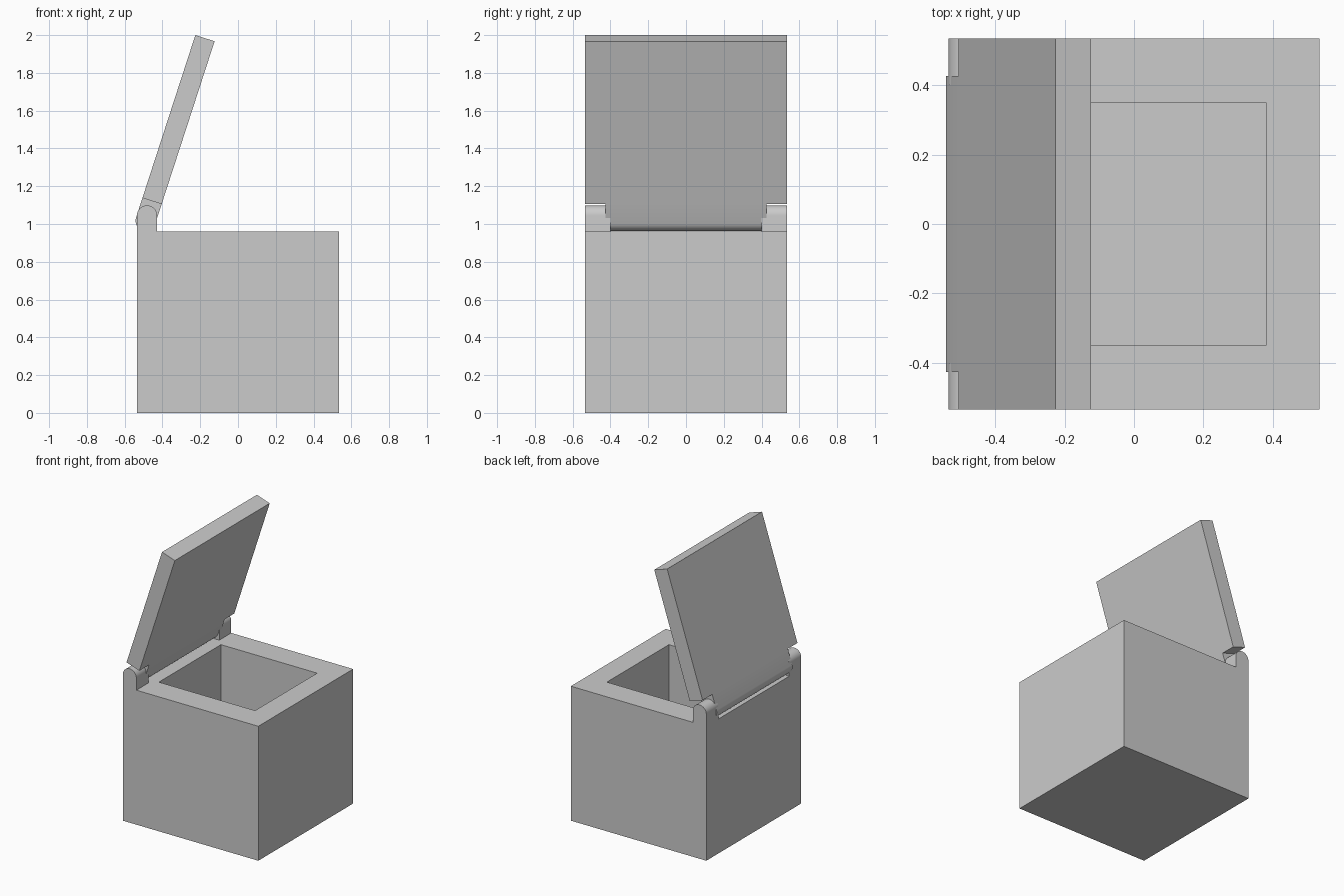
import bpy, bmesh, math
from mathutils import Vector

if "Cube" in bpy.data.objects:
    bpy.data.objects.remove(bpy.data.objects["Cube"])

HALF = 0.535      # half width of the box and lid
TOP = 0.96        # height of the box rim
R = 0.0535        # hinge radius, half the lid thickness
SEG = 16


def finish(bm, name, smooth=False):
    bmesh.ops.recalc_face_normals(bm, faces=bm.faces[:])
    mesh = bpy.data.meshes.new(name)
    bm.to_mesh(mesh)
    bm.free()
    ob = bpy.data.objects.new(name, mesh)
    bpy.context.collection.objects.link(ob)
    if smooth:
        bpy.ops.object.select_all(action='DESELECT')
        ob.select_set(True)
        bpy.context.view_layer.objects.active = ob
        bpy.ops.object.shade_smooth_by_angle(angle=math.radians(30))
    return ob


def arc(center, start):
    # half circle in the xz plane, anticlockwise from the start angle
    return [Vector((center[0] + R * math.cos(start + math.pi * i / SEG), 0,
                    center[1] + R * math.sin(start + math.pi * i / SEG)))
            for i in range(SEG + 1)]


def extrude_sheet(bm, depth):
    geom = bmesh.ops.extrude_face_region(bm, geom=bm.faces[:])['geom']
    verts = [g for g in geom if isinstance(g, bmesh.types.BMVert)]
    bmesh.ops.translate(bm, verts=verts, vec=(0, depth, 0))


def push(bm, face, vec):
    new = bmesh.ops.extrude_discrete_faces(bm, faces=[face])['faces'][0]
    bmesh.ops.translate(bm, verts=list(new.verts), vec=vec)


# Box with a rectangular cavity
bm = bmesh.new()
bmesh.ops.create_cube(bm, size=1)
for v in bm.verts:
    v.co = (v.co.x * 2 * HALF, v.co.y * 2 * HALF, (v.co.z + 0.5) * TOP)
rim = max(bm.faces, key=lambda f: f.calc_center_median().z)
bmesh.ops.inset_region(bm, faces=[rim], thickness=0.15)
for v in rim.verts:
    v.co = (math.copysign(0.38, v.co.x), math.copysign(0.35, v.co.y), TOP)
push(bm, rim, (0, 0, -0.8))
finish(bm, "box")

# Rounded hinge ears at both back corners
for name, y in (("front_hinge_ear", -HALF), ("back_hinge_ear", 0.40)):
    cx = -HALF + R
    bm = bmesh.new()
    pts = [Vector((cx - R, 0, TOP)), Vector((cx + R, 0, TOP))] + arc((cx, 1.045), 0)
    bm.faces.new([bm.verts.new(p + Vector((0, y, 0))) for p in pts])
    extrude_sheet(bm, HALF - 0.40)
    finish(bm, name, True)

# Open lid: round-ended tongue between the ears, full-width panel above
tilt = math.radians(18)
u = Vector((math.sin(tilt), 0, math.cos(tilt)))
n = Vector((-math.cos(tilt), 0, math.sin(tilt)))
c = Vector((-0.489, 0, 1.017))
tongue_half = 0.427
notch, end = 0.11, 2 * HALF - R
bm = bmesh.new()


def lid_vert(p):
    return bm.verts.new((p.x, -tongue_half, p.z))


low = [lid_vert(p) for p in arc((c.x, c.z), math.pi - tilt)]
right, left = lid_vert(c + u * notch - n * R), lid_vert(c + u * notch + n * R)
tip_r, tip_l = lid_vert(c + u * end - n * R), lid_vert(c + u * end + n * R)
bm.faces.new(low + [right, left])
bm.faces.new([left, right, tip_r, tip_l])
extrude_sheet(bm, 2 * tongue_half)
bmesh.ops.recalc_face_normals(bm, faces=bm.faces[:])

# Widen the panel past the ears on both sides
caps = [f for f in bm.faces if len(f.verts) == 4 and abs(f.normal.y) > 0.9]
for f in caps:
    side = math.copysign(1, f.calc_center_median().y)
    push(bm, f, (0, side * (HALF - tongue_half), 0))
finish(bm, "lid", True)
